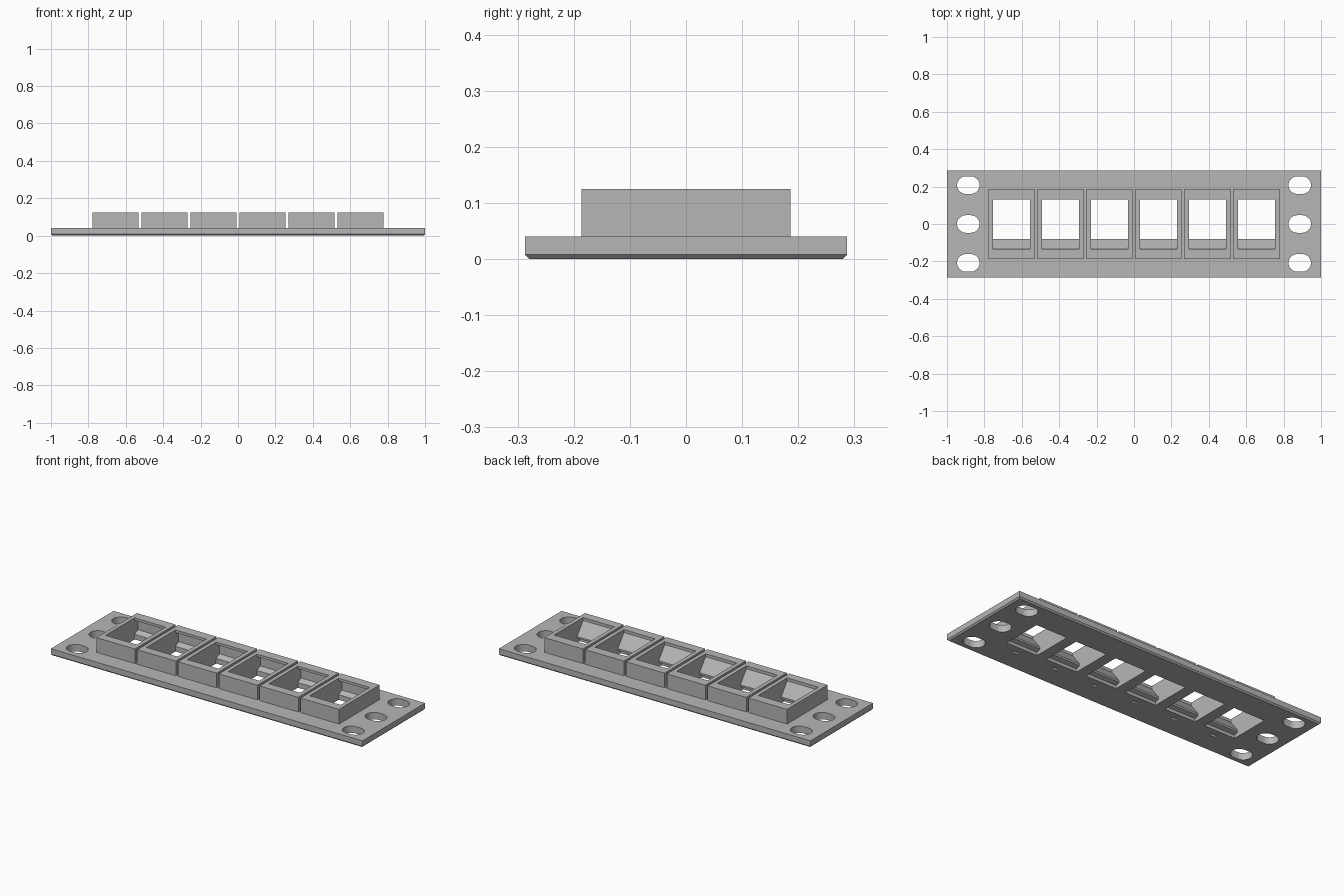
import bpy
import bmesh
import math

scene = bpy.context.scene
if "Cube" in scene.objects:
    bpy.data.objects.remove(scene.objects["Cube"], do_unlink=True)

grey = bpy.data.materials.new("neutral grey")
grey.use_nodes = True
colour = (0.47, 0.47, 0.47, 1)
grey.diffuse_color = colour
grey.node_tree.nodes["Principled BSDF"].inputs["Base Color"].default_value = colour

PITCH = 0.262
BAYS = [(i - 2.5) * PITCH for i in range(6)]


def extrude(name, outline, place, low, high):
    """Closed prism: place(a, b, t) maps an outline point and depth to 3D."""
    bm = bmesh.new()
    rings = [[bm.verts.new(place(a, b, t)) for a, b in outline] for t in (low, high)]
    bm.faces.new(rings[0])
    bm.faces.new(rings[1])
    n = len(outline)
    for i in range(n):
        j = (i + 1) % n
        bm.faces.new((rings[0][i], rings[0][j], rings[1][j], rings[1][i]))
    bmesh.ops.recalc_face_normals(bm, faces=bm.faces)
    mesh = bpy.data.meshes.new(name)
    bm.to_mesh(mesh)
    bm.free()
    obj = bpy.data.objects.new(name, mesh)
    scene.collection.objects.link(obj)
    mesh.materials.append(grey)
    return obj


def upright(a, b, t):
    return (a, b, t)


def sideways(a, b, t):
    return (t, a, b)


def rectangle(x, y, half_x, half_y):
    return [(x - half_x, y - half_y), (x + half_x, y - half_y),
            (x + half_x, y + half_y), (x - half_x, y + half_y)]


def stadium(x, y, half_length, radius, steps=16):
    points = []
    for side in (1, -1):
        for i in range(steps + 1):
            angle = math.pi * (i / steps - 0.5)
            points.append((x + side * (half_length - radius + radius * math.cos(angle)),
                           y + side * radius * math.sin(angle)))
    return points


def cut(target, cutters):
    for cutter in cutters:
        mod = target.modifiers.new("cut", 'BOOLEAN')
        mod.operation = 'DIFFERENCE'
        mod.solver = 'EXACT'
        mod.object = cutter
    bpy.context.view_layer.update()
    graph = bpy.context.evaluated_depsgraph_get()
    mesh = bpy.data.meshes.new_from_object(target.evaluated_get(graph))
    target.modifiers.clear()
    target.data = mesh


# Mounting plate with a chamfer around the bottom edge
plate = extrude("mounting_plate", rectangle(0, 0, 1, 0.287), upright, 0, 0.04)
bm = bmesh.new()
bm.from_mesh(plate.data)
rim = [e for e in bm.edges if all(v.co.z < 0.001 for v in e.verts)]
bmesh.ops.bevel(bm, geom=rim, offset=0.008, segments=1, affect='EDGES')
bm.to_mesh(plate.data)
bm.free()

# Side profile of a socket: hook ledge and ramp in front, latch undercut behind
socket = [(-0.105, -0.05), (-0.105, 0.018), (-0.08, 0.026), (-0.08, 0.036),
          (-0.135, 0.108), (-0.135, 0.2), (0.13, 0.2), (0.13, 0.11),
          (0.16, 0.095), (0.16, 0.045), (0.13, 0.03), (0.13, -0.05)]
sockets = [extrude("socket_cutter", socket, sideways, x - 0.1, x + 0.1) for x in BAYS]

# Oval screw holes and small release slots
holes = [extrude("hole_cutter", stadium(side * 0.886, y, 0.06, 0.047), upright, -0.1, 0.1)
         for side in (-1, 1) for y in (-0.208, 0, 0.208)]
slots = [extrude("slot_cutter", rectangle(x, -0.152, 0.018, 0.008), upright, -0.1, 0.02)
         for x in BAYS]
cut(plate, sockets + holes + slots)

# Raised socket housings
for number, (x, cutter) in enumerate(zip(BAYS, sockets), 1):
    housing = extrude(f"socket_housing_{number}", rectangle(x, 0, 0.124, 0.186),
                      upright, 0.04, 0.125)
    cut(housing, [cutter])

for cutter in sockets + holes + slots:
    bpy.data.objects.remove(cutter, do_unlink=True)
